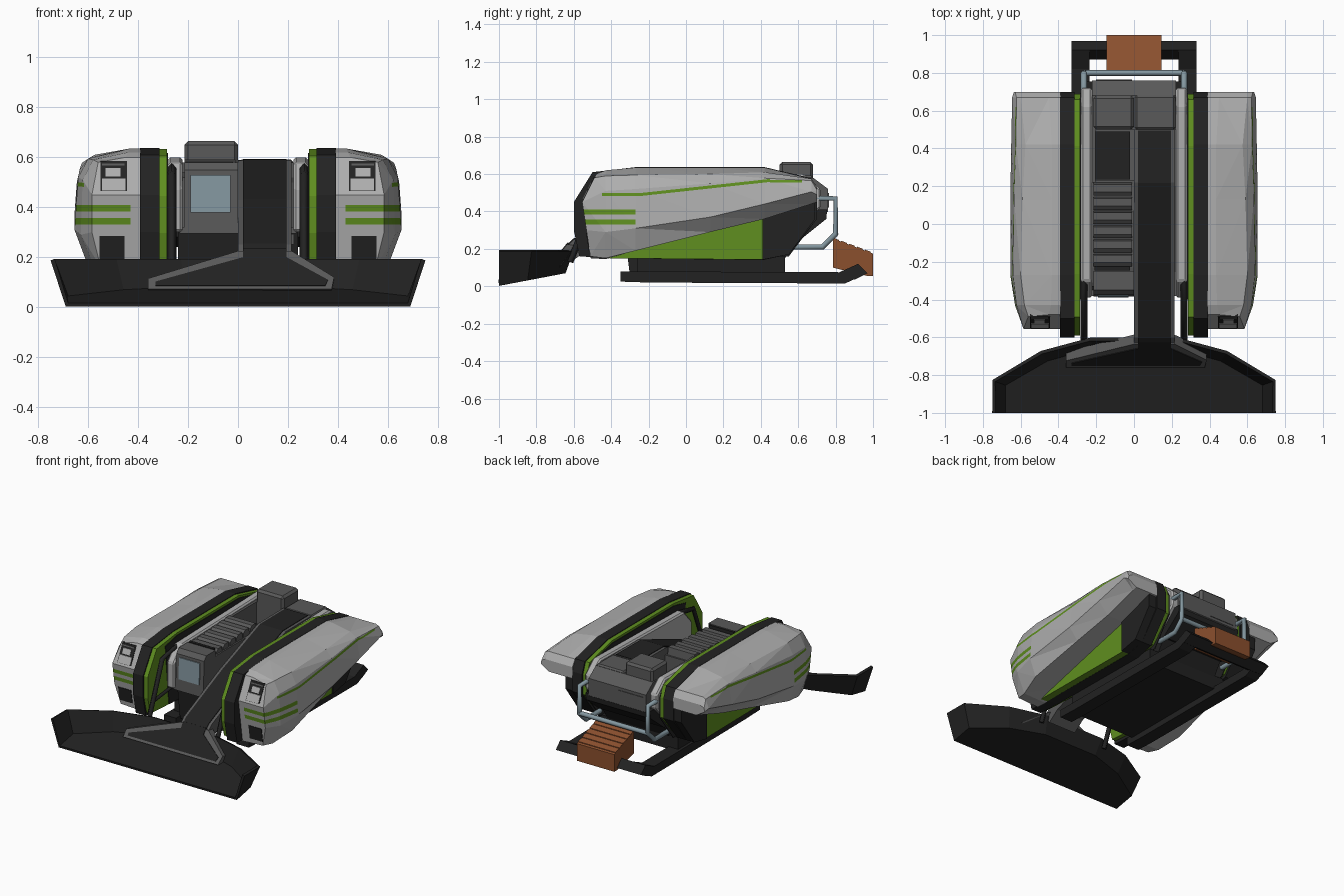
import bpy, bmesh
from mathutils import Vector

if "Cube" in bpy.data.objects:
    bpy.data.objects.remove(bpy.data.objects["Cube"])

def material(name, r, g, b):
    m = bpy.data.materials.new(name)
    m.diffuse_color = (r, g, b, 1)
    m.use_nodes = True
    m.node_tree.nodes["Principled BSDF"].inputs["Base Color"].default_value = m.diffuse_color
    return m

LIGHT = material("light_grey", .42, .42, .42)
GREY = material("dark_grey", .10, .10, .10)
BLACK = material("black", .016, .016, .016)
GREEN = material("green", .115, .275, .014)
ORANGE = material("rust_orange", .26, .08, .027)
BLUE = material("blue_grey", .23, .31, .35)

def finish(name, bm, mats, mirror=False, bevel=0, solid=0):
    bmesh.ops.recalc_face_normals(bm, faces=bm.faces)
    me = bpy.data.meshes.new(name)
    bm.to_mesh(me)
    bm.free()
    ob = bpy.data.objects.new(name, me)
    bpy.context.collection.objects.link(ob)
    for m in mats:
        me.materials.append(m)
    if solid:
        mod = ob.modifiers.new("solid", 'SOLIDIFY')
        mod.thickness, mod.offset = solid, 0
    if bevel:
        mod = ob.modifiers.new("bevel", 'BEVEL')
        mod.width, mod.segments = bevel, 1
    if mirror:
        ob.modifiers.new("mirror", 'MIRROR')
    return ob

def prism(name, yz, x0, x1, mat, mirror=False, bevel=0):
    """Side profile in (y, z) extruded from x0 to x1."""
    bm = bmesh.new()
    a = [bm.verts.new((x0, y, z)) for y, z in yz]
    b = [bm.verts.new((x1, y, z)) for y, z in yz]
    n = len(yz)
    bm.faces.new(a)
    bm.faces.new(b)
    for i in range(n):
        j = (i + 1) % n
        bm.faces.new((a[i], a[j], b[j], b[i]))
    return finish(name, bm, [mat], mirror, bevel)

def box(name, x0, x1, y0, y1, z0, z1, mat, mirror=False, bevel=0):
    return prism(name, [(y0, z0), (y1, z0), (y1, z1), (y0, z1)], x0, x1, mat, mirror, bevel)

def tube(name, pts, r, mat, mirror=False, res=1):
    """Bar following a path of points."""
    cu = bpy.data.curves.new(name, 'CURVE')
    cu.dimensions, cu.bevel_depth, cu.bevel_resolution = '3D', r, res
    cu.use_fill_caps = True
    sp = cu.splines.new('POLY')
    sp.points.add(len(pts) - 1)
    for p, q in zip(sp.points, pts):
        p.co = (*q, 1)
    cu.materials.append(mat)
    ob = bpy.data.objects.new(name, cu)
    bpy.context.collection.objects.link(ob)
    if mirror:
        ob.modifiers.new("mirror", 'MIRROR')

# pod shell: lofted cross-sections, stripes cut into the skin
def front_y(z):
    return -.555 + .5 * (z - .45) if z > .45 else -.555 + .15 * (.45 - z)

I = .39
sections = [
    (None, [(I, .60), (.45, .60), (.56, .58), (.585, .45), (.585, .30), (.55, .16), (I, .15), (I, .45)]),
    (-.43, [(I, .62), (.44, .62), (.58, .59), (.622, .51), (.63, .29), (.57, .15), (I, .145), (I, .45)]),
    (-.27, [(I, .635), (.435, .635), (.60, .595), (.64, .52), (.655, .31), (.61, .19), (I, .19), (I, .45)]),
    (.13, [(I, .635), (.435, .635), (.59, .60), (.635, .55), (.655, .37), (.59, .29), (I, .29), (I, .47)]),
    (.42, [(I, .635), (.435, .635), (.575, .61), (.625, .578), (.65, .44), (.575, .36), (I, .36), (I, .5)]),
    (.67, [(I, .575), (.45, .575), (.60, .575), (.622, .565), (.645, .505), (.57, .44), (I, .44), (I, .51)]),
    (.70, [(I, .53), (.45, .53), (.60, .53), (.63, .515), (.635, .49), (.57, .45), (I, .45), (I, .50)]),
]
bm = bmesh.new()
rings = [[bm.verts.new((x, front_y(z) if y is None else y, z)) for x, z in pts] for y, pts in sections]
for r, s in zip(rings, rings[1:]):
    for i in range(8):
        j = (i + 1) % 8
        bm.faces.new((r[i], r[j], s[j], s[i]))
for r in (rings[0], rings[-1]):
    bm.faces.new((r[0], r[1], r[2], r[3], r[7]))
    bm.faces.new((r[7], r[3], r[4], r[5], r[6]))
bmesh.ops.triangulate(bm, faces=bm.faces)
# stripes: start y, z, end y, z, width, least x
stripes = [(-.6, .33, -.27, .33, .027, .43), (-.6, .383, -.27, .383, .027, .43),
           (-.45, .482, -.23, .484, .016, .55), (-.23, .484, .45, .558, .016, .5),
           (.45, .556, .62, .556, .011, .5)]

def cut(co, no):
    bmesh.ops.bisect_plane(bm, geom=bm.verts[:] + bm.edges[:] + bm.faces[:], plane_co=co, plane_no=no)

cut((.43, 0, 0), (1, 0, 0))
for y0, z0, y1, z1, w, x in stripes:
    for off in (0, w):
        cut((0, y0, z0 + off), (0, z0 - z1, y1 - y0))
    for y in (y0, y1):
        cut((0, y, 0), (0, 1, 0))
for f in bm.faces:
    c = f.calc_center_median()
    for y0, z0, y1, z1, w, x in stripes:
        low = z0 + (z1 - z0) * (c.y - y0) / (y1 - y0)
        if y0 < c.y < y1 and low < c.z < low + w and c.x > x:
            f.material_index = 1
finish("pod_shell", bm, [LIGHT, GREEN], mirror=True)

# lamps and vents lying on the sloped pod front
def front_plate(name, x0, x1, z0, z1, out, mat):
    a, b = front_y(z0), front_y(z1)
    prism(name, [(a - out, z0), (b - out, z1), (b + .01, z1), (a + .01, z0)], x0, x1, mat, True)

front_plate("lamp_recess", .445, .55, .465, .585, .004, BLACK)
front_plate("lamp_lower", .45, .545, .468, .515, .008, LIGHT)
front_plate("lamp_upper", .47, .53, .523, .557, .008, LIGHT)
front_plate("lamp_bar", .455, .545, .568, .576, .008, GREY)
front_plate("pod_vent", .455, .555, .19, .285, .004, BLACK)

# layered inner sides of the pods
band = [(-.57, .16), (-.60, .30), (-.60, .45), (-.50, .61), (-.27, .637), (.42, .637), (.67, .578),
        (.70, .50), (.70, .36), (.55, .17), (.41, .14), (-.40, .15)]
prism("pod_black_band", band, .315, .392, BLACK, True)
prism("pod_green_layer", [(y * .985, z - .004 if z > .25 else z + .02) for y, z in band], .285, .315, GREEN, True)
prism("pod_inner_black", [(-.36, .17), (-.40, .59), (-.27, .618), (.42, .618), (.66, .56), (.692, .50),
                          (.692, .35), (.55, .16), (.41, .14)], .281, .286, BLACK, True)
prism("pod_lower_black", [(.41, .142), (.55, .17), (.69, .36), (.69, .46), (.41, .40)], .39, .45, BLACK, True)
prism("pod_green_side", [(-.42, .15), (.41, .142), (.41, .40), (-.27, .22)], .39, .44, GREEN, True)
prism("inner_fender", [(-.39, .30), (-.39, .48), (-.30, .58), (.63, .60), (.72, .52), (.72, .42), (.60, .30)],
      .222, .280, LIGHT, True, .01)

# central body: cabin on the left, lower deck under the boom on the right
prism("cabin_body", [(-.35, .30), (-.33, .52), (-.23, .54), (.23, .54), (.23, .42), (.50, .42), (.50, .58),
                     (.68, .58), (.76, .52), (.76, .40), (.62, .30)], -.222, 0, GREY)
prism("boom_deck", [(-.33, .25), (-.33, .29), (.20, .50), (.50, .52), (.50, .58), (.68, .58), (.76, .52),
                    (.76, .40), (.62, .30)], 0, .222, GREY)
prism("body_lower_rear", [(.40, .28), (.60, .24), (.75, .36), (.755, .41), (.40, .41)], -.25, .25, BLACK)
box("cabin_sill", -.235, .235, -.38, .50, .295, .32, GREY)
prism("window_frame", [(-.385, .30), (-.375, .55), (-.35, .58), (-.25, .58), (-.25, .30)], -.215, 0, GREY)
prism("front_window", [(-.388, .38), (-.382, .53), (-.37, .53), (-.376, .38)], -.19, -.03, BLUE)
box("hood_slot", -.21, -.02, -.245, -.225, .50, .583, BLACK)
for i in range(6):
    y = -.225 + i * .075
    prism("hood_rib", [(y, .5), (y, .555 + i * .004), (y + .02, .572 + i * .004),
                       (y + .06, .572 + i * .004), (y + .075, .5)], -.215, -.01, GREY)
box("seat_well", -.205, -.02, .235, .49, .42, .43, BLACK)
box("well_side", -.225, -.205, .22, .51, .42, .58, GREY)
box("headrest", -.215, 0, .50, .68, .55, .665, GREY, bevel=.015)
box("rear_console", .005, .22, .50, .68, .55, .592, GREY, bevel=.01)
box("rear_panel", -.2, -.01, .755, .764, .42, .50, GREY)

# belly and skids
prism("belly", [(-.30, .06), (-.33, .30), (.62, .30), (.53, .15), (.53, .06)], -.24, .24, BLACK)
box("skid_mount", .2, .31, -.26, .53, .06, .16, BLACK, True)
prism("skid_rail", [(-.35, .025), (-.35, .08), (.82, .075), (.92, .12), (.97, .07), (.85, .015), (-.2, .02)],
      .235, .33, BLACK, True)
prism("rear_crossbar", [(.87, .05), (.92, .12), (.97, .07), (.90, .035)], -.33, .33, BLACK)

# rear counterweight with ribbed top
prism("counterweight", [(.785, .10), (.785, .255), (1, .175), (1, .055), (.97, .055)], -.145, .145, ORANGE)
for i in range(5):
    y = .788 + i * .042
    z = .257 - (y - .785) * .372
    prism("weight_rib", [(y, z - .02), (y, z + .003), (y + .03, z - .008), (y + .03, z - .03)], -.145, .145, ORANGE)

# rear guard bars
tube("guard_side", [(.265, .57, .21), (.265, .73, .21), (.265, .80, .28), (.265, .80, .47), (.265, .70, .47)],
     .017, BLUE, True)
tube("guard_cross", [(-.265, .80, .28), (.265, .80, .28)], .016, BLUE)

# plough scoop
top = [(.742, -1), (.742, -.83), (.49, -.68), (.23, -.61)]
low = [(.685, -1), (.685, -.85), (.46, -.72), (.21, -.65)]
def both(p):
    return p + [(-x, y) for x, y in reversed(p)]
bm = bmesh.new()
t = [bm.verts.new((x, y, .19)) for x, y in both(top)]
l = [bm.verts.new((x, y, .01 + .19 * (y + 1))) for x, y in both(low)]
for i in range(7):
    bm.faces.new((t[i], t[i + 1], l[i + 1], l[i]))
bm.faces.new(l)
finish("plough_scoop", bm, [BLACK], solid=.018)

# boom and its flared foot
boom = [(.50, .59), (.22, .588), (-.20, .43), (-.60, .25), (-.65, .20), (-.60, .14), (-.52, .20), (-.20, .32), (.5, .45)]
prism("boom", boom, 0, .215, GREY)
prism("boom_cover", [(y - .004, z + .004) for y, z in boom[:5]] + [(-.60, .20), (-.2, .38), (.48, .56)],
      .02, .195, BLACK)

def foot(name, xz, y_off, depth, mat):
    bm = bmesh.new()
    vs = [bm.verts.new((x, -.76 + (z - .07) * .8 + y_off, z)) for x, z in xz]
    f = bm.faces.new(vs)
    g = bmesh.ops.extrude_face_region(bm, geom=[f])
    bmesh.ops.translate(bm, vec=Vector((0, depth, -.01)),
                        verts=[v for v in g["geom"] if isinstance(v, bmesh.types.BMVert)])
    finish(name, bm, [mat])

foot("boom_foot", [(-.36, .072), (.375, .072), (.385, .12), (.215, .225), (0, .225), (-.36, .115)], 0, .05, GREY)
foot("boom_foot_cover", [(-.33, .087), (.35, .087), (.36, .11), (.195, .20), (.195, .235), (.02, .235), (.02, .20), (-.33, .103)],
     -.005, .02, BLACK)

# plough support struts
tube("plough_strut", [(.265, -.30, .56), (.265, -.46, .53), (.265, -.62, .13)], .018, BLACK, True, 0)
tube("strut_brace", [(.265, -.30, .30), (.265, -.56, .27)], .015, BLACK, True, 0)
